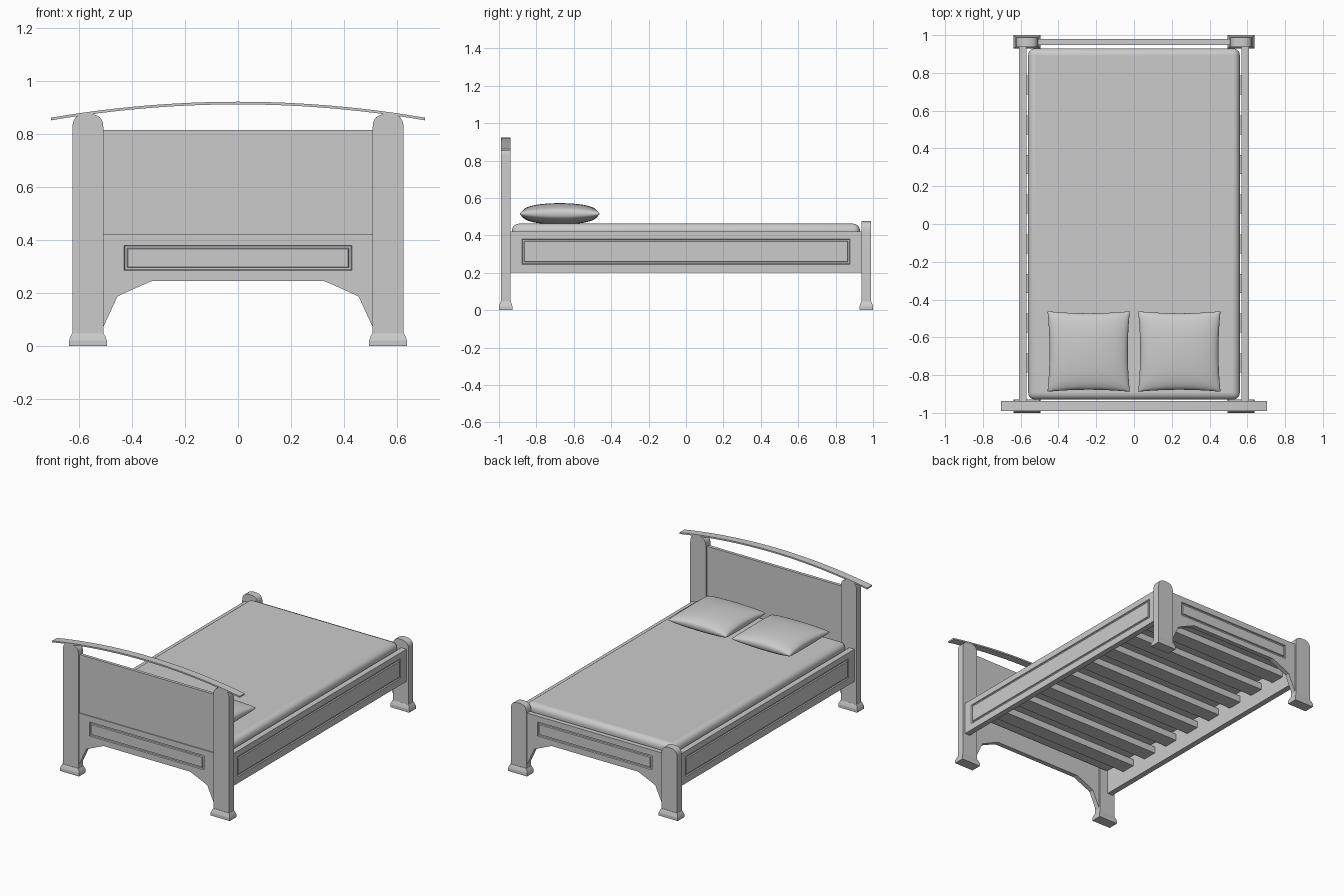
import bpy, bmesh, math

if "Cube" in bpy.data.objects:
    bpy.data.objects.remove(bpy.data.objects["Cube"])


def finish(name, bm, smooth=None):
    bmesh.ops.recalc_face_normals(bm, faces=bm.faces[:])
    me = bpy.data.meshes.new(name)
    bm.to_mesh(me)
    bm.free()
    ob = bpy.data.objects.new(name, me)
    bpy.context.collection.objects.link(ob)
    bpy.ops.object.select_all(action='DESELECT')
    ob.select_set(True)
    bpy.context.view_layer.objects.active = ob
    if smooth:
        bpy.ops.object.shade_smooth_by_angle(angle=math.radians(smooth))
    return ob


def prism(name, pts, y0, y1, smooth=None):
    """Extrude an (x, z) profile from y0 to y1."""
    bm = bmesh.new()
    f = bm.faces.new([bm.verts.new((x, y0, z)) for x, z in pts])
    ext = bmesh.ops.extrude_face_region(bm, geom=[f])
    for v in ext['geom']:
        if isinstance(v, bmesh.types.BMVert):
            v.co.y = y1
    return finish(name, bm, smooth)


def box(name, x0, x1, y0, y1, z0, z1):
    return prism(name, [(x0, z0), (x1, z0), (x1, z1), (x0, z1)], y0, y1)


def groove(board, axis, face, half, z0, z1, width=0.014, depth=0.007):
    """Cut a rectangular frame groove into the outer face of a board."""
    s = math.copysign(1, face)
    rings = []
    bm = bmesh.new()
    for inset, d in ((0, face + s * .01), (0, face), (.003, face - s * depth),
                     (width - .003, face - s * depth), (width, face), (width, face + s * .01)):
        h, a, b = half - inset, z0 + inset, z1 - inset
        ring = [(-h, a), (h, a), (h, b), (-h, b)]
        rings.append([bm.verts.new((u, d, z) if axis == 'y' else (d, u, z)) for u, z in ring])
    for i in range(6):
        r, q = rings[i], rings[(i + 1) % 6]
        for j in range(4):
            k = (j + 1) % 4
            bm.faces.new((r[j], r[k], q[k], q[j]))
    cutter = finish("groove_cutter", bm)
    cutter.hide_render = True
    mod = board.modifiers.new("groove", 'BOOLEAN')
    mod.operation, mod.object, mod.solver = 'DIFFERENCE', cutter, 'EXACT'
    bpy.context.view_layer.objects.active = board
    bpy.ops.object.modifier_apply(modifier=mod.name)
    bpy.data.objects.remove(cutter)


def post(name, sx, sy, top):
    """Post with a rounded top, standing on a tapered foot."""
    c, w = 0.5665, 0.0585
    pts = [(c - w, .04), (c + w, .04)]
    for i in range(13):
        a = math.pi * i / 12
        ca, sa = math.cos(a), math.sin(a)
        pts.append((c + w * math.copysign(abs(ca) ** .75, ca), top - .055 + .055 * sa ** .75))
    prism(name, [(sx * x, z) for x, z in pts], sy * .938, sy * .988, 35)
    bm = bmesh.new()
    rings = []
    for z, hx, hy in ((0, .0715, .036), (.02, .0715, .036), (.036, .066, .031), (.047, .06, .0265)):
        rings.append([bm.verts.new((sx * c + i * hx, sy * .964 + j * hy, z))
                      for i, j in ((-1, -1), (1, -1), (1, 1), (-1, 1))])
    for r, q in zip(rings, rings[1:]):
        for j in range(4):
            k = (j + 1) % 4
            bm.faces.new((r[j], r[k], q[k], q[j]))
    bm.faces.new(rings[0])
    bm.faces.new(rings[-1])
    finish(name + "_base", bm)


# Posts
for sx, side in ((-1, "left"), (1, "right")):
    post("head_post_" + side, sx, -1, .876)
    post("foot_post_" + side, sx, 1, .476)

# Lower end boards with bracketed underside and grooved frame
right = [(.325, .245), (.39, .217), (.455, .187), (.51, .068), (.51, .42)]
outline = right + [(-x, z) for x, z in reversed(right)]
for sy, name in ((-1, "headboard_lower"), (1, "footboard")):
    board = prism(name, outline, sy * .948, sy * .98)
    groove(board, 'y', sy * .98, .43, .285, .38)

# Upper headboard panel
box("headboard_panel", -.51, .51, -.974, -.953, .42, .815)

# Arched cap over the headboard
n = 24
xs = [-.705 + 1.41 * i / n for i in range(n + 1)]
arc = [(x, .922 - .06 * (x / .705) ** 2) for x in xs]
prism("headboard_cap", arc + [(x, z - .01) for x, z in reversed(arc)], -.99, -.937, 30)

# Side rails with grooved frame
for sx, side in ((-1, "left"), (1, "right")):
    rail = box("side_rail_" + side, sx * .57, sx * .609, -.94, .94, .2, .42)
    groove(rail, 'x', sx * .609, .877, .245, .38)

# Slats under the mattress
for i in range(8):
    y = (i - 3.5) * .21
    box(f"slat_{i + 1}", -.572, .572, y - .05, y + .05, .29, .335)

# Mattress with rounded edges
mattress = box("mattress", -.56, .56, -.93, .93, .335, .462)
bev = mattress.modifiers.new("round", 'BEVEL')
bev.width, bev.segments = .036, 5
bpy.ops.object.shade_smooth_by_angle(angle=math.radians(40))


def pillow(name, cx, cy, cz, hx, hy, hz, n=28):
    """Cushion with pinched corners and slightly concave sides."""
    bm = bmesh.new()
    t = [math.sin(math.pi / 2 * (2 * i / n - 1)) for i in range(n + 1)]
    for s in (-1, 1):
        g = [[bm.verts.new((cx + hx * u * (1 - .05 * (1 - v * v) * u * u),
                            cy + hy * v * (1 - .05 * (1 - u * u) * v * v),
                            cz + s * hz * max(0, (1 - u * u) * (1 - v * v)) ** .38))
              for v in t] for u in t]
        for i in range(n):
            for j in range(n):
                bm.faces.new((g[i][j], g[i + 1][j], g[i + 1][j + 1], g[i][j + 1]))
    bmesh.ops.remove_doubles(bm, verts=bm.verts[:], dist=1e-5)
    finish(name, bm, 60)


# Pillows
for sx, side in ((-1, "left"), (1, "right")):
    pillow("pillow_" + side, sx * .24, -.675, .515, .218, .213, .057)
